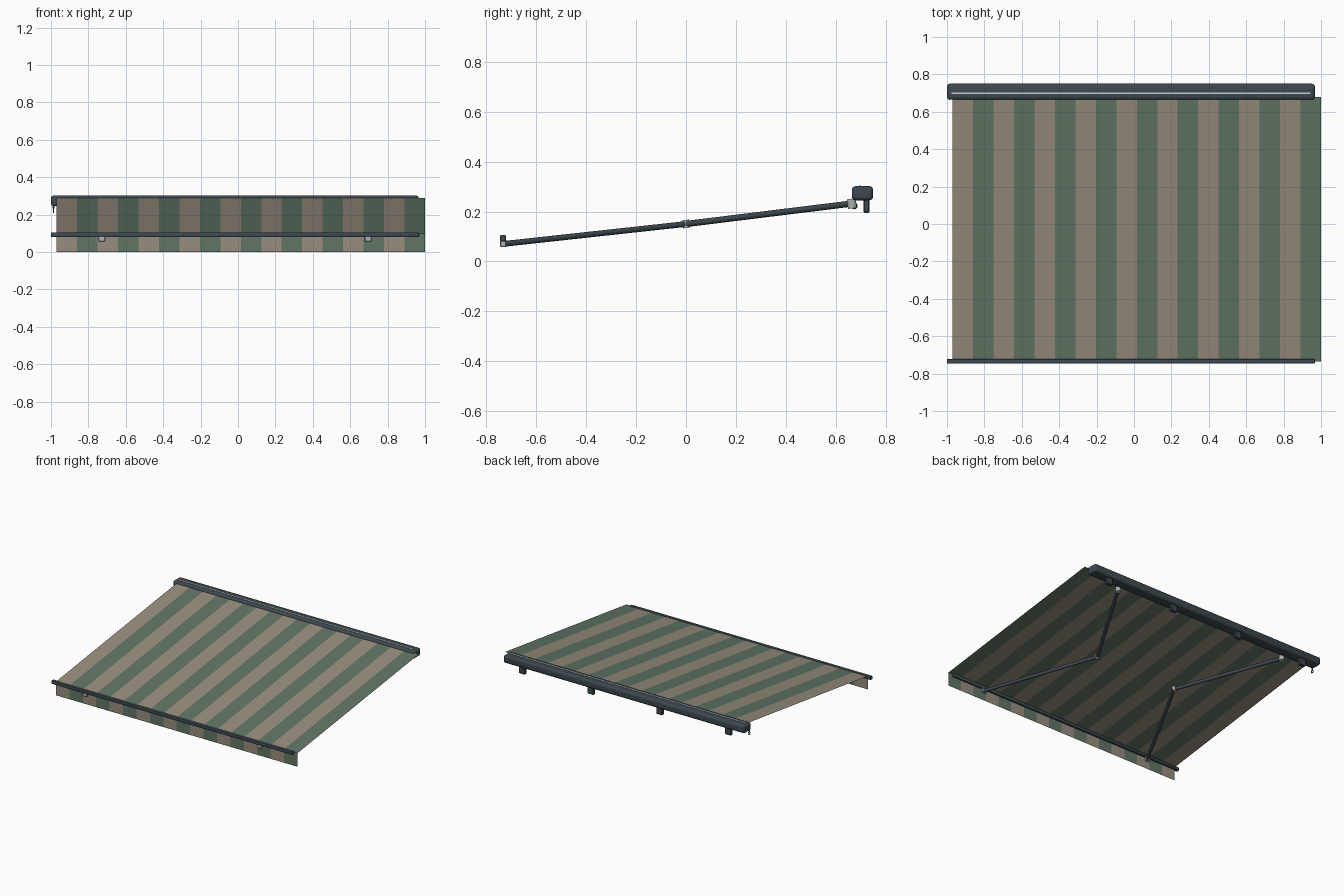
import bpy, bmesh, math
from mathutils import Vector

cube = bpy.data.objects.get("Cube")
if cube:
    bpy.data.objects.remove(cube, do_unlink=True)


def material(name, rgb):
    m = bpy.data.materials.new(name)
    m.use_nodes = True
    m.diffuse_color = (*rgb, 1)
    m.node_tree.nodes["Principled BSDF"].inputs["Base Color"].default_value = (*rgb, 1)
    return m


beige = material("beige fabric", (0.31, 0.27, 0.21))
green = material("green fabric", (0.12, 0.18, 0.13))
dark = material("dark slate metal", (0.045, 0.065, 0.078))
silver = material("silver metal", (0.42, 0.45, 0.45))
pale = material("pale trim", (0.62, 0.64, 0.63))


def finish(name, bm, *mats):
    me = bpy.data.meshes.new(name)
    bm.to_mesh(me)
    bm.free()
    ob = bpy.data.objects.new(name, me)
    bpy.context.collection.objects.link(ob)
    for m in mats:
        me.materials.append(m)
    return ob


def smooth(ob):
    bpy.ops.object.select_all(action="DESELECT")
    ob.select_set(True)
    bpy.context.view_layer.objects.active = ob
    bpy.ops.object.shade_smooth_by_angle(angle=math.radians(35))


def box(name, lo, hi, mat, bevel=0, segments=3):
    lo, hi = Vector(lo), Vector(hi)
    bm = bmesh.new()
    bmesh.ops.create_cube(bm, size=1)
    for v in bm.verts:
        v.co = (lo + hi) / 2 + v.co * (hi - lo)
    if bevel:
        bmesh.ops.bevel(bm, geom=bm.edges[:], offset=bevel, segments=segments,
                        affect="EDGES", profile=0.5)
    ob = finish(name, bm, mat)
    if bevel:
        smooth(ob)
    return ob


def rod(name, a, b, radius, mat, sides=16):
    a, b = Vector(a), Vector(b)
    bm = bmesh.new()
    bmesh.ops.create_cone(bm, cap_ends=True, segments=sides, radius1=radius,
                          radius2=radius, depth=(b - a).length)
    ob = finish(name, bm, mat)
    ob.location = (a + b) / 2
    ob.rotation_euler = (b - a).to_track_quat("Z", "Y").to_euler()
    smooth(ob)
    return ob


# Striped canopy with a hanging front valance
STRIPES = 18
X0, X1 = -0.97, 1.0
PROFILE = [(0.68, 0.29), (-0.735, 0.1), (-0.735, 0)]
bm = bmesh.new()
rows = []
for i in range(STRIPES + 1):
    x = X0 + (X1 - X0) * i / STRIPES
    rows.append([bm.verts.new((x, y, z)) for y, z in PROFILE])
for i in range(STRIPES):
    for j in range(2):
        f = bm.faces.new((rows[i][j], rows[i][j + 1], rows[i + 1][j + 1], rows[i + 1][j]))
        f.material_index = i % 2
finish("canopy_fabric", bm, beige, green)

# Rear cassette, its pale top trim and front bar
LEFT, RIGHT = 0.967, -1.0
box("cassette", (RIGHT, 0.665, 0.245), (LEFT, 0.75, 0.302), dark, 0.015, 4)
box("cassette_trim", (-0.975, 0.695, 0.299), (0.943, 0.702, 0.3035), pale)
box("front_bar", (RIGHT, -0.746, 0.08), (LEFT, -0.722, 0.105), dark, 0.004, 2)

# Wall brackets
for i in range(4):
    x = -0.855 + 0.56 * i
    box(f"wall_bracket_{i + 1}", (x - 0.025, 0.712, 0.195), (x + 0.025, 0.735, 0.255), dark, 0.003, 1)

# Folding arms, mirrored about the frame centre
CENTRE = (LEFT + RIGHT) / 2
for side, s in (("left", 1), ("right", -1)):
    front = Vector((CENTRE + s * 0.712, -0.733, 0.07))
    elbow = Vector((CENTRE + s * 0.335, 0, 0.15))
    rear = Vector((CENTRE + s * 0.712, 0.665, 0.232))
    rod(f"{side}_forearm", front, elbow, 0.0115, dark)
    rod(f"{side}_upper_arm", elbow, rear, 0.0125, dark)
    up = Vector((0, -0.002, 0.016))
    rod(f"{side}_elbow_joint", elbow - up, elbow + up, 0.014, silver)
    rod(f"{side}_shoulder_joint", rear - up * 1.2, rear + up * 1.2, 0.018, silver)
    box(f"{side}_front_mount", front - Vector((0.018, 0.012, 0.013)),
        front + Vector((0.018, 0.012, 0.013)), silver, 0.003, 1)

# Crank eye below the right end of the cassette
rod("crank_stem", (-0.987, 0.675, 0.232), (-0.987, 0.675, 0.255), 0.005, dark, 10)
bpy.ops.mesh.primitive_torus_add(major_radius=0.010, minor_radius=0.003, major_segments=20,
                                 minor_segments=8, location=(-0.987, 0.675, 0.222),
                                 rotation=(0, math.pi / 2, 0))
eye = bpy.context.object
eye.name = "crank_eye"
eye.data.materials.append(dark)
smooth(eye)
